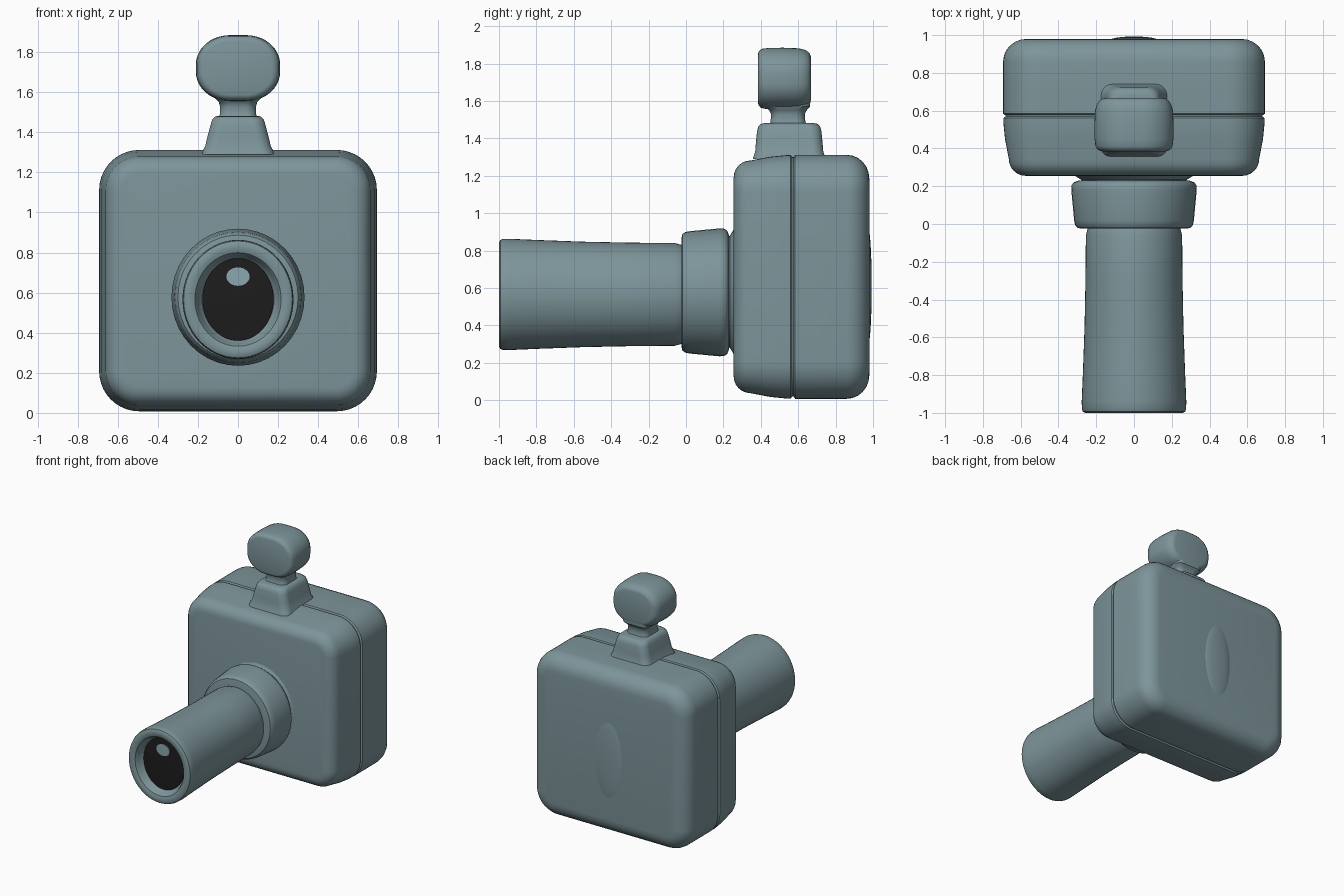
import bpy, bmesh
from math import sin, cos, pi, radians
from mathutils import Vector

cube = bpy.data.objects.get("Cube")
if cube:
    bpy.data.objects.remove(cube)


def material(name, color):
    m = bpy.data.materials.new(name)
    m.use_nodes = True
    m.diffuse_color = (*color, 1)
    bsdf = m.node_tree.nodes["Principled BSDF"]
    bsdf.inputs["Base Color"].default_value = (*color, 1)
    bsdf.inputs["Roughness"].default_value = 0.6
    return m


GREY = material("blue grey", (0.205, 0.30, 0.325))
BLACK = material("lens black", (0.012, 0.012, 0.012))
SHINE = material("lens highlight", (0.26, 0.39, 0.43))


def outline(hw, hh, rw, rh, steps=10):
    """Rounded rectangle with elliptical corners, counter-clockwise."""
    pts = []
    for k, (sx, sy) in enumerate([(1, 1), (-1, 1), (-1, -1), (1, -1)]):
        for i in range(steps + 1):
            a = (k + i / steps) * pi / 2
            pts.append((sx * (hw - rw) + rw * cos(a), sy * (hh - rh) + rh * sin(a)))
    return pts


def loft(name, sections, centre, mat, axis="y", steps=10):
    """Skin sections of (position, half width, half depth, corner w, corner d)."""
    bm = bmesh.new()
    rings = []
    for pos, hw, hh, rw, rh in sections:
        ring = []
        for u, v in outline(hw, hh, rw, rh, steps):
            co = (u, pos, v + centre) if axis == "y" else (u, v + centre, pos)
            ring.append(bm.verts.new(Vector(co)))
        rings.append(ring)
    n = len(rings[0])
    for a, b in zip(rings, rings[1:]):
        for i in range(n):
            j = (i + 1) % n
            bm.faces.new((a[i], a[j], b[j], b[i]))
    bm.faces.new(rings[0])
    bm.faces.new(rings[-1])
    bmesh.ops.remove_doubles(bm, verts=bm.verts, dist=1e-5)
    bmesh.ops.recalc_face_normals(bm, faces=bm.faces)
    mesh = bpy.data.meshes.new(name)
    bm.to_mesh(mesh)
    bm.free()
    mesh.materials.append(mat)
    obj = bpy.data.objects.new(name, mesh)
    bpy.context.collection.objects.link(obj)
    bpy.ops.object.select_all(action="DESELECT")
    obj.select_set(True)
    bpy.context.view_layer.objects.active = obj
    bpy.ops.object.shade_smooth_by_angle(angle=radians(35))
    return obj


def inset(pos, d, hw, hh, r):
    """Rounded section shrunk inward by d."""
    return (pos, hw - d, hh - d, r - d, r - d)


def oval(pos, rx, ry):
    return (pos, rx, ry, rx, ry)


# Two-part housing with a seam groove
W, H, R = 0.693, 0.652, 0.20
quarter = [i * pi / 12 for i in range(7)]
front = [inset(0.345 - 0.09 * cos(a), 0.12 - 0.09 * sin(a), W, H, R) for a in quarter]
front += [inset(y, d, W, H, R) for y, d in
          [(0.45, 0.01), (0.54, 0.001), (0.56, 0.001), (0.568, 0.012)]]
back = [inset(y, d, W, H, R) for y, d in [(0.576, 0.012), (0.584, 0), (0.7, 0)]]
back += [inset(0.86 + 0.12 * sin(a), 0.125 - 0.125 * cos(a), W, H, R) for a in quarter]
loft("housing", front + back, 0.66, GREY)

# Shallow swelling on the back panel
loft("back_swelling", [oval(0.97 + 0.023 * sin(a), 0.13 * cos(a) + 0.002, 0.33 * cos(a) + 0.002)
                       for a in quarter], 0.61, GREY)

# Collar around the barrel, and its foot on the housing
loft("collar_foot", [oval(0.21, 0.27, 0.29), oval(0.235, 0.28, 0.30), oval(0.265, 0.33, 0.35)],
     0.58, GREY)
loft("collar", [oval(y, r, r + 0.01) for y, r in
                [(-0.025, 0.275), (-0.02, 0.30), (-0.005, 0.312), (0.02, 0.317),
                 (0.18, 0.332), (0.205, 0.33), (0.22, 0.32), (0.23, 0.295)]], 0.577, GREY)

# Barrel with a rounded rim and shallow bore
barrel = [(0.0, 0.235), (-0.03, 0.247), (-0.06, 0.255), (-0.3, 0.257), (-0.55, 0.262),
          (-0.8, 0.271), (-0.94, 0.277), (-0.98, 0.276), (-0.993, 0.271), (-1.0, 0.258),
          (-1.0, 0.235), (-0.993, 0.215), (-0.975, 0.203), (-0.945, 0.195), (-0.93, 0.18)]
loft("barrel", [oval(y, r, r * 1.03 + 0.012) for y, r in barrel], 0.566, GREY, steps=14)

# Lens with a painted highlight
loft("lens", [oval(-0.925, 0.178, 0.206), oval(-0.94, 0.177, 0.205),
              oval(-0.944, 0.12, 0.14), oval(-0.946, 0.02, 0.024)], 0.566, BLACK, steps=14)
loft("lens_highlight", [oval(-0.942, 0.058, 0.046), oval(-0.949, 0.058, 0.046)], 0.68, SHINE)

# Flared mount on top, then the neck
loft("mount", [(z, hw, hd, 0.06, 0.06) for z, hw, hd in
               [(1.29, 0.18, 0.195), (1.312, 0.174, 0.188), (1.33, 0.164, 0.182),
                (1.38, 0.152, 0.178), (1.44, 0.136, 0.172), (1.465, 0.128, 0.165),
                (1.478, 0.115, 0.15), (1.482, 0.1, 0.13)]], 0.552, GREY, axis="z")
loft("neck", [(z, hw, hd, 0.05, 0.05) for z, hw, hd in
              [(1.46, 0.1, 0.105), (1.49, 0.091, 0.093), (1.53, 0.09, 0.09),
               (1.55, 0.096, 0.1), (1.57, 0.115, 0.118), (1.6, 0.12, 0.12)]],
     0.545, GREY, axis="z")

# Rounded knob
loft("knob", [(y, 0.21 - d, 0.165 - d * 0.8, 0.17 - d, 0.145 - d * 0.8) for y, d in
              [(0.385, 0.04), (0.388, 0.028), (0.397, 0.014), (0.412, 0.006), (0.45, 0.001),
               (0.52, 0), (0.6, 0.004), (0.63, 0.012), (0.652, 0.026), (0.663, 0.042),
               (0.667, 0.06)]], 1.72, GREY)
